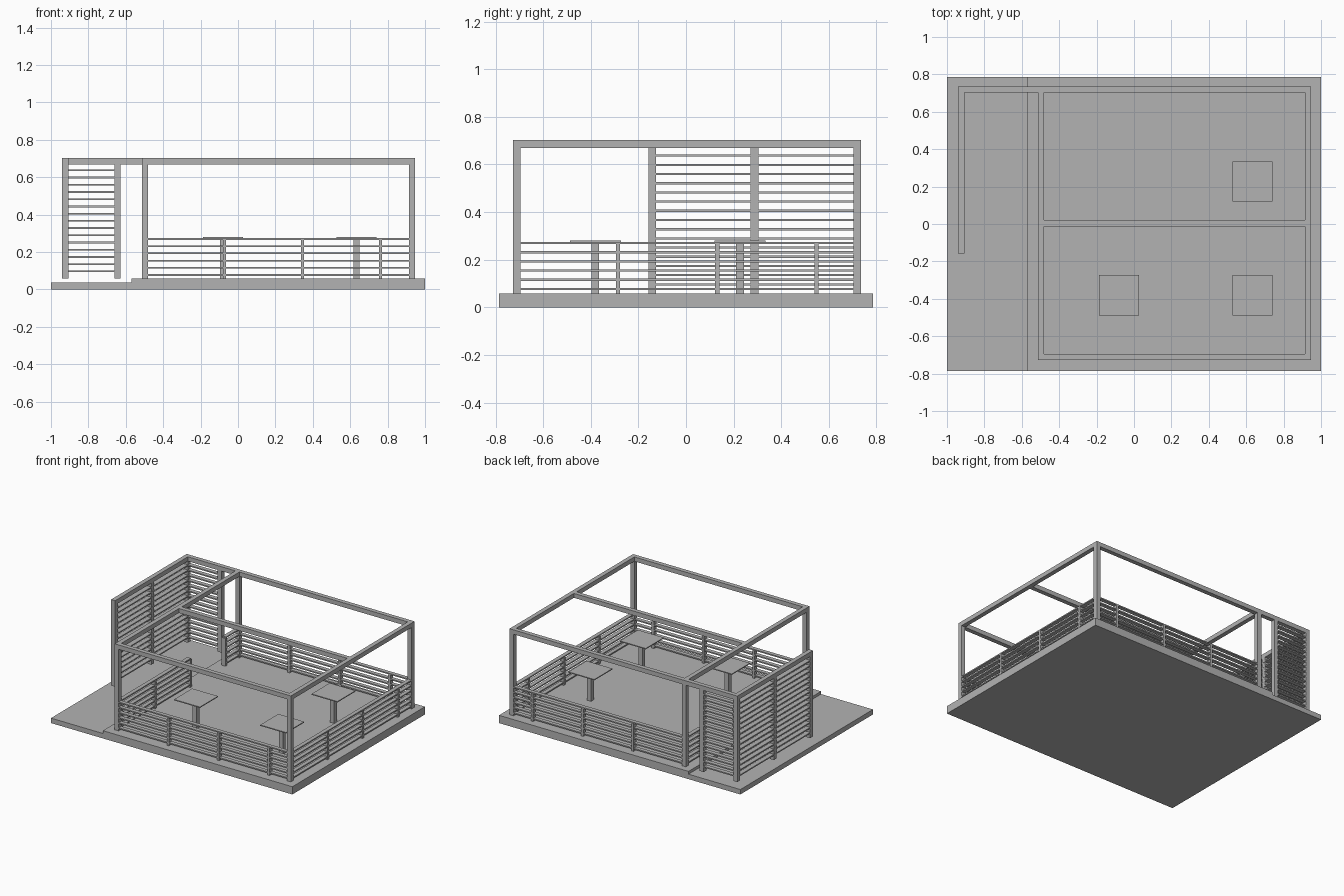
import bpy, bmesh

if "Cube" in bpy.data.objects:
    bpy.data.objects.remove(bpy.data.objects["Cube"])

grey = bpy.data.materials.new("light grey")
grey.diffuse_color = (0.45, 0.45, 0.45, 1)
grey.use_nodes = True
grey.node_tree.nodes["Principled BSDF"].inputs["Base Color"].default_value = grey.diffuse_color


def boxes(name, bounds):
    """One object made of boxes given as (x0, x1, y0, y1, z0, z1)."""
    bm = bmesh.new()
    for x0, x1, y0, y1, z0, z1 in bounds:
        verts = bmesh.ops.create_cube(bm, size=1)["verts"]
        for v in verts:
            v.co = ((x0 + x1) / 2 + v.co.x * (x1 - x0),
                    (y0 + y1) / 2 + v.co.y * (y1 - y0),
                    (z0 + z1) / 2 + v.co.z * (z1 - z0))
    me = bpy.data.meshes.new(name)
    bm.to_mesh(me)
    bm.free()
    me.materials.append(grey)
    ob = bpy.data.objects.new(name, me)
    bpy.context.collection.objects.link(ob)
    return ob


H = 0.0165                       # half width of posts and beams
FLOOR, BEAM, TOP = 0.058, 0.669, 0.702
XS, XL, XR = -0.924, -0.497, 0.931   # screen, left and right frame lines
YF, YM, YB = -0.711, 0.004, 0.719    # front, middle and back frame lines
STEP = 0.0386                    # slat spacing

# Floor: raised deck and lower entrance slab
boxes("deck", [(-0.57, 1, -0.785, 0.785, 0, FLOOR)])
boxes("entrance_slab", [(-1, -0.57, -0.785, 0.785, 0, 0.037)])


def post(x, y, top=BEAM):
    return (x - H, x + H, y - H, y + H, FLOOR, top)


# Pergola posts
boxes("frame_posts", [post(x, y) for x in (XL, XR) for y in (YF, YB)])
boxes("screen_posts", [post(XS, -0.142), post(XS, 0.287), post(XS, YB), post(-0.645, YB)])

# Roof beams
boxes("back_beam", [(XS - H, XR + H, YB - H, YB + H, BEAM, TOP)])
boxes("front_beam", [(XL - H, XR + H, YF - H, YF + H, BEAM, TOP)])
boxes("middle_beam", [(XL + H, XR - H, YM - H, YM + H, BEAM, TOP)])
for n, x in (("left_beam", XL), ("right_beam", XR)):
    boxes(n, [(x - H, x + H, YF + H, YB - H, BEAM, TOP)])
boxes("screen_beam", [(XS - H, XS + H, -0.142 - H, YB - H, BEAM, TOP)])


def run(axis, at, a, b, depth, levels):
    """Horizontal slats along x or y."""
    d = depth / 2
    out = []
    for z in levels:
        if axis == "x":
            out.append((a, b, at - d, at + d, z - 0.0045, z + 0.0045))
        else:
            out.append((at - d, at + d, a, b, z - 0.0045, z + 0.0045))
    return out


# Tall privacy screen slats
tall = [0.637 - STEP * i for i in range(15)]
boxes("screen_side_slats", run("y", XS, -0.142 + H, YB - H, 0.035, tall))
boxes("screen_back_slats", run("x", YB, XS + H, -0.645 - H, 0.032, tall))

# Low fences, with a gap for the entrance on the left
low = [0.270 - STEP * i for i in range(6)]
fence_x = [-0.072, 0.345, 0.762]
fence_y = [-0.286, 0.131, 0.548]
P = 0.009
for n, y in (("front", YF), ("back", YB)):
    boxes(n + "_fence_slats", run("x", y, XL + H, XR - H, 0.03, low))
    boxes(n + "_fence_posts", [(x - P, x + P, y - H, y + H, FLOOR, 0.266) for x in fence_x])
boxes("right_fence_slats", run("y", XR, YF + H, YB - H, 0.03, low))
boxes("left_fence_slats", run("y", XL, YF + H, 0.131, 0.03, low)
      + run("y", XL, 0.548, YB - H, 0.03, low))
for n, x in (("left", XL), ("right", XR)):
    boxes(n + "_fence_posts", [(x - H, x + H, y - P, y + P, FLOOR, 0.266) for y in fence_y])

# Square pedestal tables
for i, (x, y) in enumerate([(-0.081, -0.381), (0.633, -0.381), (0.633, 0.227)]):
    boxes(f"table_leg_{i + 1}", [post(x, y, 0.274)])
    boxes(f"table_top_{i + 1}", [(x - 0.107, x + 0.107, y - 0.107, y + 0.107, 0.274, 0.281)])
